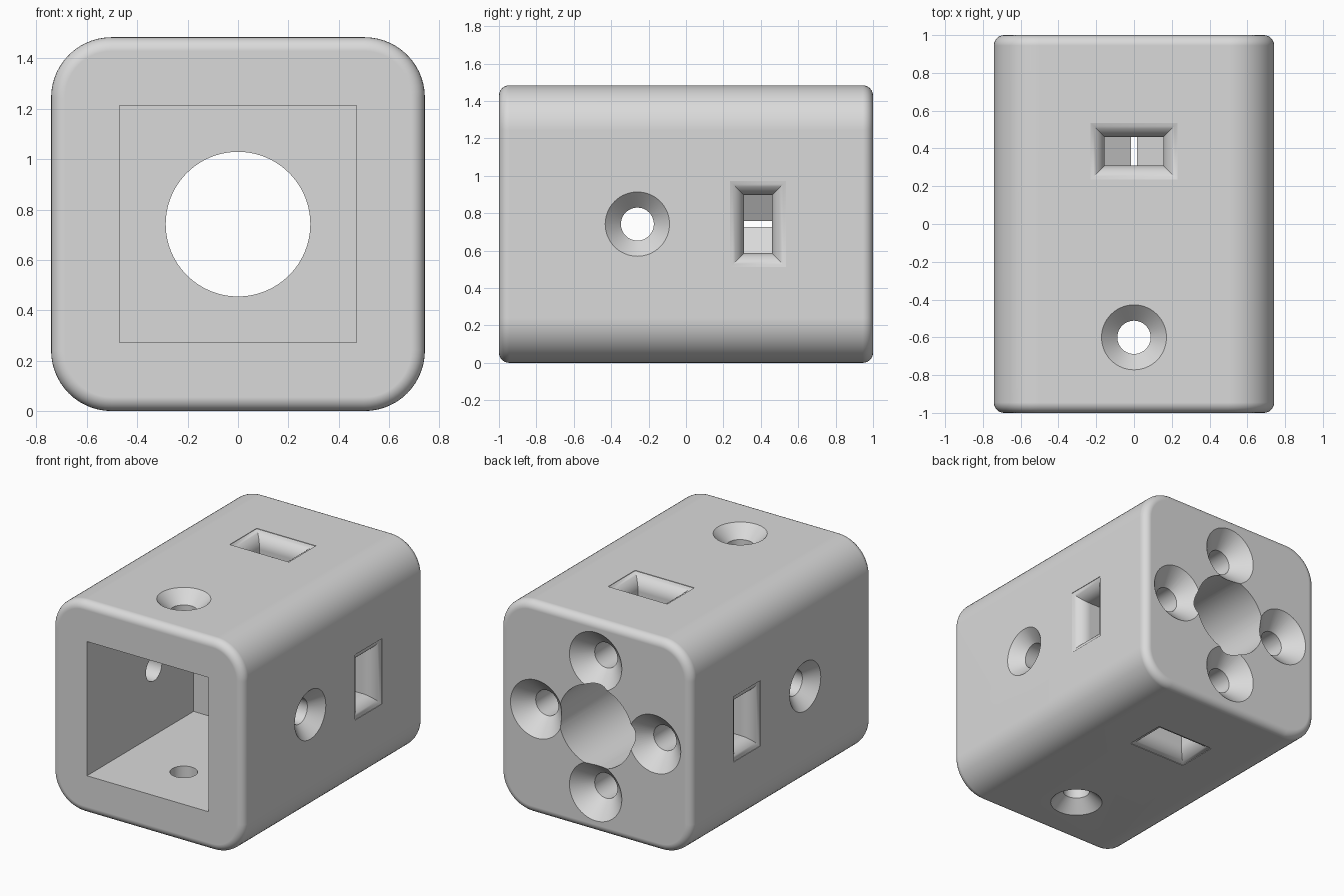
import bpy, bmesh, math
from mathutils import Matrix, Vector

if "Cube" in bpy.data.objects:
    bpy.data.objects.remove(bpy.data.objects["Cube"], do_unlink=True)

HALF = 0.742     # half width of the square section
LENGTH = 2.0
POCKET = 0.47    # half width of the square socket
SCREW_R = 0.088


def add_object(name, bm):
    bmesh.ops.recalc_face_normals(bm, faces=bm.faces)
    mesh = bpy.data.meshes.new(name)
    bm.to_mesh(mesh)
    bm.free()
    obj = bpy.data.objects.new(name, mesh)
    bpy.context.collection.objects.link(obj)
    return obj


def loft(bm, loops):
    """Skin closed loops of equal size and cap both ends."""
    rows = [[bm.verts.new(p) for p in loop] for loop in loops]
    n = len(rows[0])
    for a, b in zip(rows, rows[1:]):
        for i in range(n):
            j = (i + 1) % n
            bm.faces.new((a[i], a[j], b[j], b[i]))
    bm.faces.new(rows[0])
    bm.faces.new(rows[-1])
    return rows


def ring(radius, z, n=64):
    return [(radius * math.cos(math.tau * i / n), radius * math.sin(math.tau * i / n), z)
            for i in range(n)]


def rect(a, b, z):
    return [(-a, -b, z), (a, -b, z), (a, b, z), (-a, b, z)]


def countersunk(outer, surface, bottom):
    """Screw hole along z with a 45 degree countersink at the surface."""
    bm = bmesh.new()
    lip = 0.05
    loft(bm, [ring(outer + lip, surface + lip),
              ring(SCREW_R, surface - (outer - SCREW_R)),
              ring(SCREW_R, bottom)])
    return bm


def nut_slot():
    """Side slot with a flared mouth and a V-shaped hexagon end."""
    w, t, flare, tip = 0.155, 0.075, 0.1, 0.277
    loops = [rect(w + flare * 0.74, t + flare * 0.74, HALF + 0.05)]
    steps = 8
    for i in range(steps + 1):
        a = math.radians(75) * (1 - i / steps)
        o = flare * (1 - math.cos(a))
        loops.append(rect(w + o, t + o, HALF - flare * (1 - math.sin(a))))
    loops[0] = [(x, y, HALF + 0.05) for x, y, z in loops[1]]
    loops.append(rect(w, t, tip + w * math.tan(math.radians(30))))
    bm = bmesh.new()
    last = loft(bm, loops)[-1]
    bm.faces.remove(bm.faces.get(last))
    p, q = bm.verts.new((0, -t, tip)), bm.verts.new((0, t, tip))
    a, b, c, d = last
    for face in ((a, b, p), (c, d, q), (b, c, q, p), (d, a, p, q)):
        bm.faces.new(face)
    return bm


# Body: rounded long corners, then softly rounded end rims
bm = bmesh.new()
bmesh.ops.create_cube(bm, size=1)
bmesh.ops.scale(bm, vec=(2 * HALF, LENGTH, 2 * HALF), verts=bm.verts)
long_edges = [e for e in bm.edges if abs(e.verts[0].co.y - e.verts[1].co.y) > 1]
bmesh.ops.bevel(bm, geom=long_edges, offset=0.24, segments=14, profile=0.5, affect='EDGES')
rims = [e for e in bm.edges if abs(e.verts[0].co.y + e.verts[1].co.y) > LENGTH - 0.01]
bmesh.ops.bevel(bm, geom=rims, offset=0.055, segments=6, profile=0.5, affect='EDGES')
body = add_object("socket_block", bm)

cutters = []


def cutter(name, bm, matrix):
    bm.transform(matrix)
    obj = add_object(name, bm)
    obj.hide_render = True
    cutters.append(obj)


# Square socket from the front, round bore through the back wall
to_back = Matrix.Rotation(math.radians(-90), 4, 'X')
bm = bmesh.new()
loft(bm, [rect(POCKET, POCKET, -1.1), rect(POCKET, POCKET, 0.18)])
cutter("socket_cutter", bm, to_back)
bm = bmesh.new()
loft(bm, [ring(0.287, 0.1, 96), ring(0.287, 1.1, 96)])
cutter("bore_cutter", bm, to_back)

# Four sides: wall screw, nut slot and end screw
for k in range(4):
    turn = Matrix.Rotation(math.radians(90 * k), 4, 'Y')
    wall_y = -0.26 if k % 2 else -0.6
    cutter("nut_slot_cutter", nut_slot(), turn @ Matrix.Translation((0, 0.385, 0)))
    cutter("wall_screw_cutter", countersunk(0.172, HALF, 0.4),
           turn @ Matrix.Translation((0, wall_y, 0)))
    cutter("end_screw_cutter", countersunk(0.203, 1.0, 0.36),
           turn @ Matrix.Translation((0, 0, 0.457)) @ to_back)

# Cut everything out of the body
for obj in cutters:
    mod = body.modifiers.new(obj.name, 'BOOLEAN')
    mod.operation = 'DIFFERENCE'
    mod.solver = 'EXACT'
    mod.object = obj
bpy.context.view_layer.update()
graph = bpy.context.evaluated_depsgraph_get()
result = bpy.data.meshes.new_from_object(body.evaluated_get(graph))
body.modifiers.clear()
body.data = result
for obj in cutters:
    bpy.data.objects.remove(obj, do_unlink=True)
body.data.transform(Matrix.Translation((0, 0, HALF)))

# Single grey material
grey = bpy.data.materials.new("plain_grey")
grey.use_nodes = True
colour = (0.7, 0.7, 0.7, 1)
grey.diffuse_color = colour
grey.node_tree.nodes["Principled BSDF"].inputs["Base Color"].default_value = colour
body.data.materials.clear()
body.data.materials.append(grey)
for poly in body.data.polygons:
    poly.material_index = 0

# Smooth rounds, crisp edges, flat large faces
bpy.ops.object.select_all(action='DESELECT')
body.select_set(True)
bpy.context.view_layer.objects.active = body
bpy.ops.object.shade_smooth_by_angle(angle=math.radians(30))
weighted = body.modifiers.new("flat_faces", 'WEIGHTED_NORMAL')
weighted.keep_sharp = True
